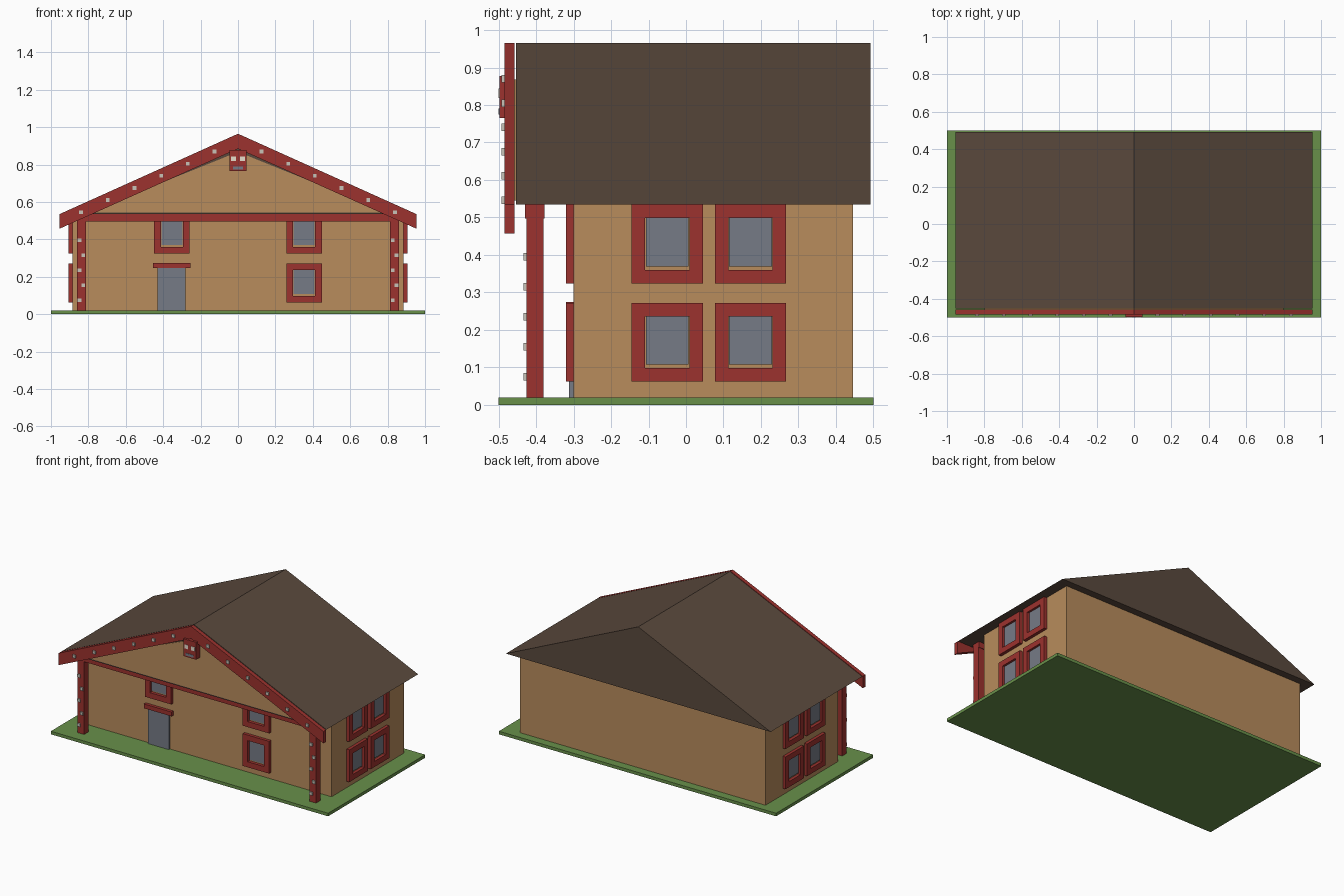
import bpy, bmesh

if "Cube" in bpy.data.objects:
    bpy.data.objects.remove(bpy.data.objects["Cube"])


def material(name, r, g, b):
    def lin(c):
        c /= 255
        return c / 12.92 if c <= 0.04045 else ((c + 0.055) / 1.055) ** 2.4
    m = bpy.data.materials.new(name)
    m.diffuse_color = (lin(r), lin(g), lin(b), 1)
    m.use_nodes = True
    m.node_tree.nodes["Principled BSDF"].inputs["Base Color"].default_value = m.diffuse_color
    return m


GRASS = material("grass green", 104, 144, 74)
WALL = material("tan wall", 184, 140, 92)
ROOF = material("brown roof", 90, 73, 61)
RED = material("red timber", 156, 50, 46)
GLASS = material("grey glass", 118, 123, 134)
STUD = material("pale stud", 200, 195, 185)
EYE = material("cream eye", 232, 222, 205)


def finish(name, bm, mat):
    bmesh.ops.recalc_face_normals(bm, faces=bm.faces)
    me = bpy.data.meshes.new(name)
    bm.to_mesh(me)
    bm.free()
    me.materials.append(mat)
    ob = bpy.data.objects.new(name, me)
    bpy.context.collection.objects.link(ob)
    return ob


def box(name, x, y, z, mat):
    """Box from (min, max) ranges on each axis."""
    bm = bmesh.new()
    bmesh.ops.create_cube(bm, size=1)
    for v in bm.verts:
        v.co = [(r[0] + r[1]) / 2 + c * (r[1] - r[0]) for r, c in zip((x, y, z), v.co)]
    return finish(name, bm, mat)


def prism(name, pts, y0, y1, mat):
    """Extrude an x-z outline along y."""
    bm = bmesh.new()
    f = bm.faces.new([bm.verts.new((x, y0, z)) for x, z in pts])
    ext = bmesh.ops.extrude_face_region(bm, geom=[f])
    for v in ext["geom"]:
        if isinstance(v, bmesh.types.BMVert):
            v.co.y = y1
    return finish(name, bm, mat)


def window(name, place, u, z0, z1):
    """Frame of four bars round a pane; place maps (u range, depth range, z range) to a box."""
    w, h = 0.095, 0.036
    place(name + "_frame_left", (u - w, u - w + h), (0, 0.02), (z0, z1), RED)
    place(name + "_frame_right", (u + w - h, u + w), (0, 0.02), (z0, z1), RED)
    place(name + "_frame_bottom", (u - w + h, u + w - h), (0, 0.02), (z0, z0 + h), RED)
    place(name + "_frame_top", (u - w + h, u + w - h), (0, 0.02), (z1 - h, z1), RED)
    place(name + "_pane", (u - 0.057, u + 0.057), (0, 0.006), (z0 + 0.045, z1 - h), GLASS)


# ground, walls and solid roof
box("ground", (-1, 1), (-0.5, 0.5), (0, 0.02), GRASS)
box("house_body", (-0.885, 0.885), (-0.30, 0.445), (0.02, 0.535), WALL)
prism("roof", [(-0.955, 0.535), (0.955, 0.535), (0, 0.965)], -0.453, 0.492, ROOF)
prism("gable_panel", [(-0.80, 0.545), (0.80, 0.545), (0, 0.868)], -0.458, -0.453, WALL)

# barge boards along the front roof edge
prism("barge_boards", [(-0.955, 0.457), (0, 0.885), (0.955, 0.457),
                       (0.955, 0.535), (0, 0.965), (-0.955, 0.535)], -0.484, -0.458, RED)

# porch beam, posts and their staggered studs
box("porch_beam", (-0.86, 0.86), (-0.43, -0.377), (0.497, 0.535), RED)
for side, tag in ((-1, "left"), (1, "right")):
    cx = side * 0.837
    box(f"post_{tag}", (cx - 0.024, cx + 0.024), (-0.425, -0.38), (0.02, 0.497), RED)
    for i in range(5):
        x, z = cx + (-0.01 if i % 2 == 0 else 0.01), 0.075 + 0.08 * i
        box(f"post_stud_{tag}_{i}", (x - 0.01, x + 0.01), (-0.433, -0.425),
            (z - 0.01, z + 0.01), STUD)
    for i in range(6):
        x, z = side * (0.84 - 0.143 * i), 0.546 + 0.0648 * i
        box(f"barge_stud_{tag}_{i}", (x - 0.01, x + 0.01), (-0.492, -0.484),
            (z - 0.01, z + 0.01), STUD)
    # eyes of the carved mask
    ex = side * 0.024
    box(f"mask_eye_{tag}", (ex - 0.013, ex + 0.013), (-0.5, -0.497), (0.818, 0.844), EYE)

# carved mask at the gable peak
box("mask", (-0.046, 0.046), (-0.498, -0.457), (0.765, 0.878), RED)
box("mask_mouth", (-0.028, 0.028), (-0.5, -0.497), (0.774, 0.79), GLASS)


# windows on front and both sides
def front(name, u, d, z, mat):
    box(name, u, (-0.30 - d[1], -0.30 - d[0]), z, mat)


def right(name, u, d, z, mat):
    box(name, (0.885 + d[0], 0.885 + d[1]), u, z, mat)


def left(name, u, d, z, mat):
    box(name, (-0.885 - d[1], -0.885 - d[0]), u, z, mat)


LOW, HIGH = (0.062, 0.272), (0.324, 0.534)
window("front_window_upper_left", front, -0.353, *HIGH)
window("front_window_upper_right", front, 0.353, *HIGH)
window("front_window_lower_right", front, 0.353, *LOW)
for place, tag in ((left, "left"), (right, "right")):
    for u, where in ((-0.05, "front"), (0.172, "back")):
        window(f"{tag}_window_lower_{where}", place, u, *LOW)
        window(f"{tag}_window_upper_{where}", place, u, *HIGH)

# door with lintel
box("door", (-0.43, -0.28), (-0.312, -0.30), (0.02, 0.247), GLASS)
box("door_lintel", (-0.455, -0.255), (-0.32, -0.30), (0.247, 0.275), RED)
